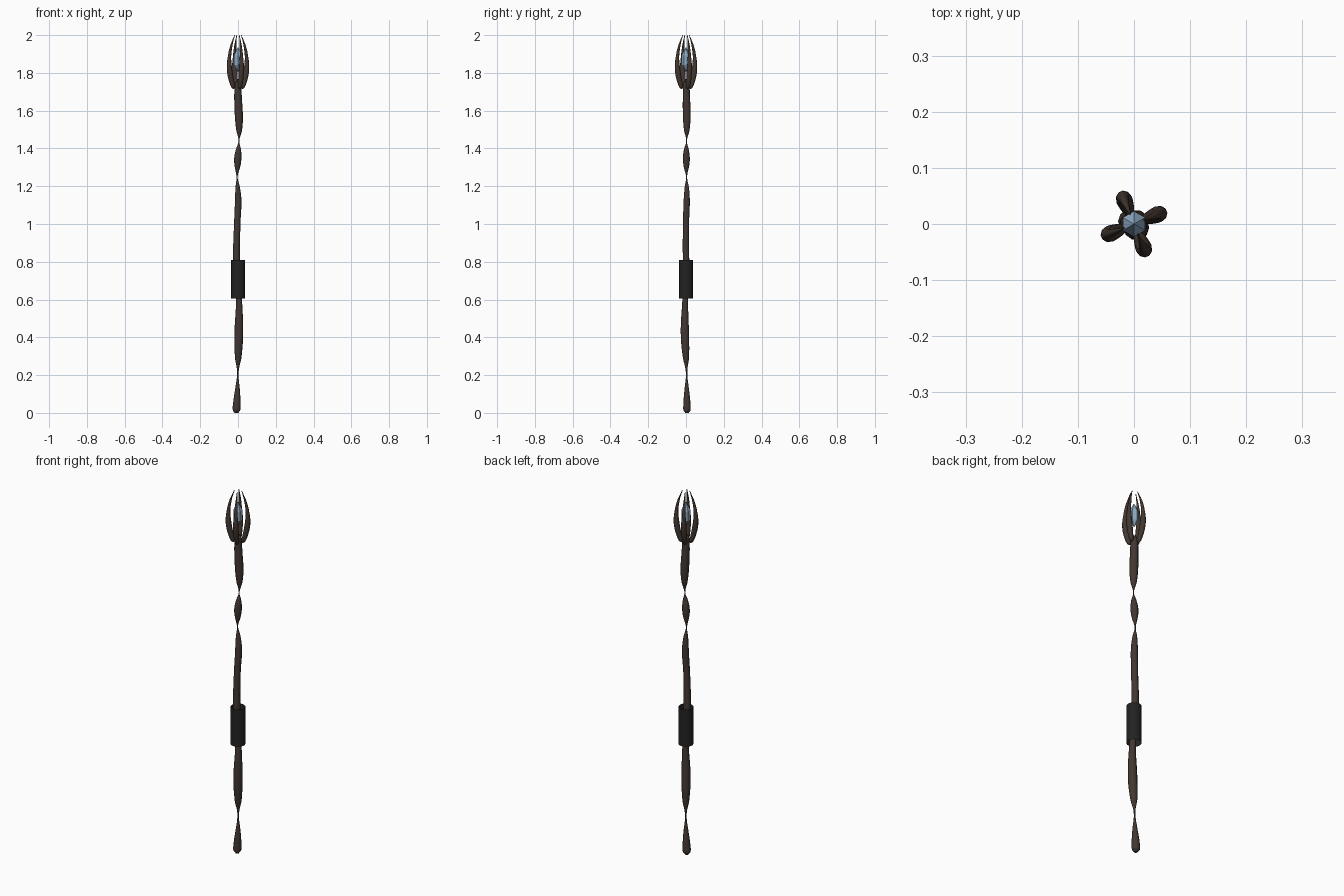
import bpy, bmesh, math
from mathutils import Matrix, Vector

if "Cube" in bpy.data.objects:
    bpy.data.objects.remove(bpy.data.objects["Cube"])


def material(name, rgb):
    m = bpy.data.materials.new(name)
    m.diffuse_color = (*rgb, 1)
    m.use_nodes = True
    m.node_tree.nodes["Principled BSDF"].inputs["Base Color"].default_value = m.diffuse_color
    return m


WOOD = material("dark wood", (0.056, 0.039, 0.031))
LEATHER = material("black leather", (0.016, 0.016, 0.017))
CRYSTAL = material("pale blue crystal", (0.27, 0.41, 0.56))


def branch(name, pts, steps=6):
    """Round tapering limb through (x, y, z, radius) points."""
    cu = bpy.data.curves.new(name, 'CURVE')
    cu.dimensions = '3D'
    cu.bevel_depth = 1.0
    cu.bevel_resolution = 3
    cu.resolution_u = steps
    cu.use_fill_caps = True
    sp = cu.splines.new('BEZIER')
    sp.bezier_points.add(len(pts) - 1)
    sp.radius_interpolation = 'CARDINAL'
    for bp, (x, y, z, r) in zip(sp.bezier_points, pts):
        bp.co = (x, y, z)
        bp.radius = r
        bp.handle_left_type = bp.handle_right_type = 'AUTO'
    ob = bpy.data.objects.new(name, cu)
    bpy.context.collection.objects.link(ob)
    cu.materials.append(WOOD)
    bpy.ops.object.select_all(action='DESELECT')
    ob.select_set(True)
    bpy.context.view_layer.objects.active = ob
    bpy.ops.object.convert(target='MESH')
    ob = bpy.context.view_layer.objects.active
    bpy.ops.object.shade_smooth_by_angle(angle=math.radians(50))
    return ob


def lathe(name, rings, sides, mat, turn=0.0):
    """Stack of (radius, z) rings; a zero radius makes a point."""
    bm = bmesh.new()
    loops = []
    for r, z in rings:
        n = sides if r else 1
        loops.append([bm.verts.new((r * math.cos(turn + math.tau * i / sides),
                                    r * math.sin(turn + math.tau * i / sides), z))
                      for i in range(n)])
    for a, b in zip(loops, loops[1:]):
        for i in range(sides):
            j = (i + 1) % sides
            f = [a[i % len(a)], a[j % len(a)], b[j % len(b)], b[i % len(b)]]
            bm.faces.new(list(dict.fromkeys(f)))
    me = bpy.data.meshes.new(name)
    bm.to_mesh(me)
    bm.free()
    me.materials.append(mat)
    ob = bpy.data.objects.new(name, me)
    bpy.context.collection.objects.link(ob)
    return ob


# Gnarled shaft, pinched at three heights
branch("shaft", [
    (-0.008, 0.005, 0.000, 0.010), (-0.008, 0.005, 0.012, 0.019),
    (-0.007, 0.005, 0.040, 0.020), (-0.003, 0.004, 0.120, 0.013),
    (-0.001, 0.003, 0.215, 0.004), (0.001, 0.000, 0.290, 0.017),
    (0.004, -0.006, 0.420, 0.023), (0.005, -0.004, 0.600, 0.016),
    (-0.004, 0.001, 0.720, 0.017), (-0.008, 0.000, 0.830, 0.018),
    (-0.004, 0.000, 1.000, 0.017), (0.001, 0.004, 1.130, 0.017),
    (-0.002, 0.004, 1.200, 0.011), (-0.005, 0.003, 1.250, 0.003),
    (-0.003, 0.002, 1.300, 0.014), (-0.001, 0.002, 1.350, 0.019),
    (0.003, 0.002, 1.400, 0.012), (0.005, 0.003, 1.440, 0.002),
    (0.006, 0.004, 1.490, 0.014), (0.005, 0.004, 1.560, 0.021),
    (0.000, 0.002, 1.680, 0.020), (0.000, 0.001, 1.740, 0.017),
    (0.000, 0.000, 1.755, 0.010)])

# Open leather sleeve
grip = lathe("grip", [(0.037, 0.605), (0.037, 0.81)], 16, LEATHER)
for p in grip.data.polygons:
    p.use_smooth = True

# Four claws curling around the crystal
for k in range(4):
    claw = branch(f"claw_{k + 1}", [
        (0.022, 0, 1.717, 0.006), (0.027, 0, 1.727, 0.011),
        (0.040, 0, 1.770, 0.014), (0.049, 0, 1.825, 0.014),
        (0.049, 0, 1.880, 0.0095), (0.039, 0, 1.940, 0.006),
        (0.019, 0, 2.000, 0.0015)])
    claw.data.transform(Matrix.Rotation(math.radians(22 + 90 * k), 4, 'Z'))

# Six-sided crystal
lathe("crystal", [(0, 1.805), (0.023, 1.842), (0.023, 1.893), (0, 1.938)],
      6, CRYSTAL, math.radians(30))
